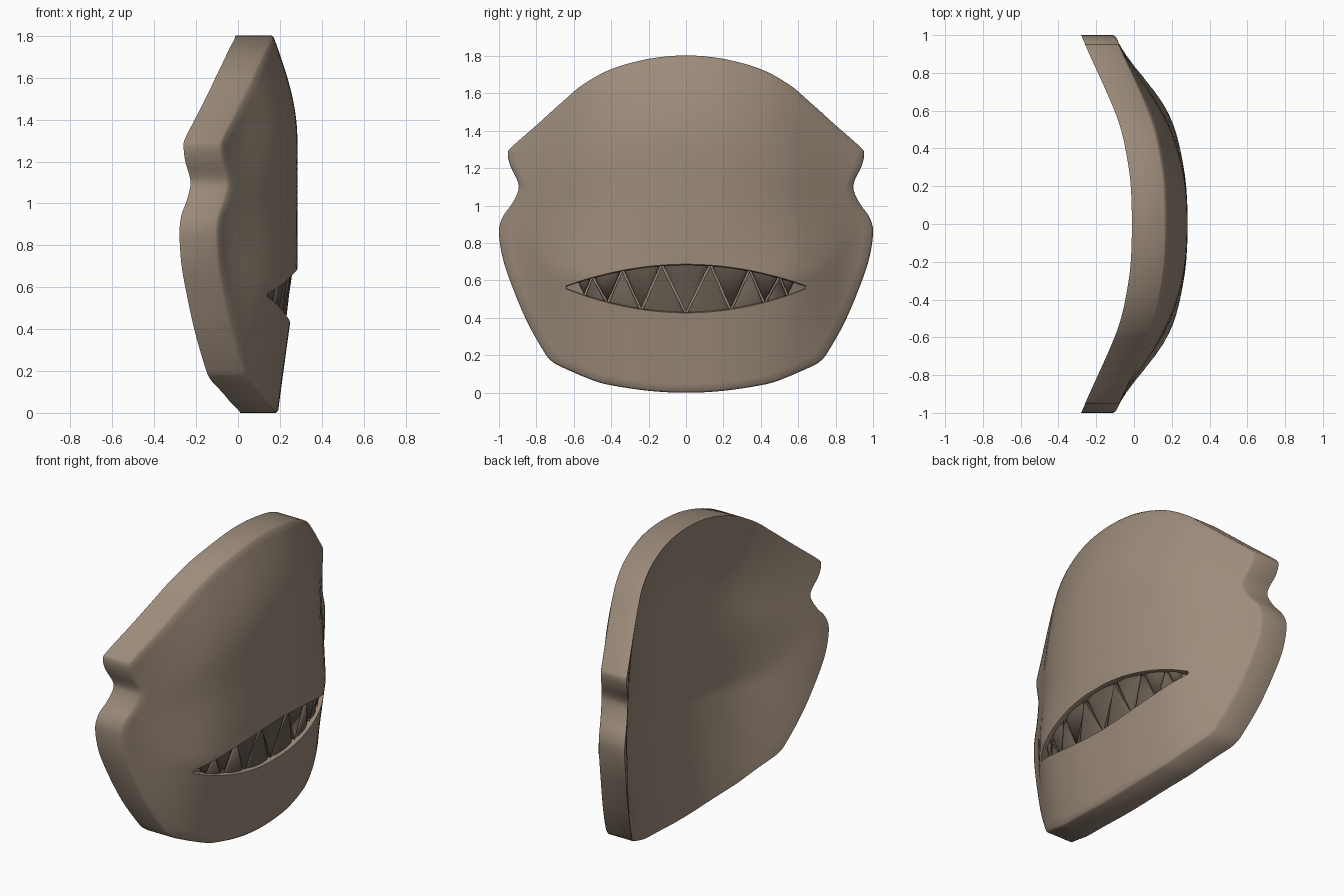
import bpy, bmesh, math

if "Cube" in bpy.data.objects:
    bpy.data.objects.remove(bpy.data.objects["Cube"])

def material(name, rgb):
    m = bpy.data.materials.new(name)
    m.diffuse_color = (*rgb, 1)
    m.use_nodes = True
    m.node_tree.nodes["Principled BSDF"].inputs["Base Color"].default_value = m.diffuse_color
    return m

BROWN = material("warm brown", (0.335, 0.26, 0.196))
DARK = material("dark brown", (0.14, 0.11, 0.083))
THICK = 0.18

# Half outline (y, z), from the crown down to the chin
TOP = [(0, 1.803), (.2, 1.785), (.4, 1.73), (.55, 1.648), (.65, 1.565), (.8, 1.43), (.925, 1.32), (.953, 1.28)]
SIDE = [(.938, 1.21), (.90, 1.13), (.897, 1.08), (.93, 1.01), (.98, .94)]
LOW = [(1, .86), (.98, .72), (.93, .57), (.85, .38), (.76, .22), (.72, .17), (.66, .135),
       (.5, .067), (.4, .04), (.2, .01), (0, 0.0)]
# Depth of the front rim against distance from the middle
RIM = [(0, .17), (.2, .165), (.3, .153), (.5, .115), (.6, .078), (.7, .035), (.95, -.08), (1, -.10), (1.2, -.18)]
# Share of the bulge towards the sides: flatter brow, fuller cheeks
BROW = [(0, 1), (.2, .96), (.4, .83), (.6, .6), (.8, .25), (.95, 0), (1.2, 0)]
CHEEK = [(0, 1), (.4, .94), (.62, .85), (.8, .42), (.95, 0), (1.2, 0)]

def lerp_table(t, x):
    for (a, p), (b, q) in zip(t, t[1:]):
        if x <= b:
            return p + (q - p) * (x - a) / (b - a)
    return t[-1][1]

def smooth_table(t, x):
    return sum(lerp_table(t, abs(x + d * .02)) for d in range(-4, 5)) / 9

TOP_EDGE = TOP + [LOW[0]]
LOW_EDGE = LOW[::-1]

def front(y, z):
    """Depth of the bulging front surface."""
    a = abs(y)
    up = max(0, min(1, (smooth_table(TOP_EDGE, a) - z) / .5))
    dn = max(0, min(1, (z - smooth_table(LOW_EDGE, a)) / (.7 - .3 * a)))
    t = max(0, min(1, (z - .6) / .45))
    t = t * t * (3 - 2 * t)
    side = smooth_table(BROW, a) * t + smooth_table(CHEEK, a) * (1 - t)
    chin = .022 * max(0, min(1, (.7 - z) / .7))
    return smooth_table(RIM, a) + chin + .116 * math.sin(up * math.pi / 2) * dn * side

def make_object(name, bm, mat):
    bmesh.ops.recalc_face_normals(bm, faces=bm.faces[:])
    me = bpy.data.meshes.new(name)
    bm.to_mesh(me)
    bm.free()
    me.materials.append(mat)
    ob = bpy.data.objects.new(name, me)
    bpy.context.collection.objects.link(ob)
    return ob

def bridge(bm, a, b):
    n = len(a)
    for i in range(n):
        bm.faces.new((a[i], a[(i + 1) % n], b[(i + 1) % n], b[i]))

def activate(ob):
    bpy.ops.object.select_all(action='DESELECT')
    ob.select_set(True)
    bpy.context.view_layer.objects.active = ob

# Smooth closed outline
half = TOP + SIDE + LOW
ctrl = half + [(-y, z) for y, z in half[-2:0:-1]]
outline = []
for i in range(len(ctrl)):
    p = [ctrl[(i + k) % len(ctrl)] for k in (-1, 0, 1, 2)]
    for s in range(4):
        t = s / 4
        outline.append(tuple(.5 * (2 * b + (c - a) * t + (2 * a - 5 * b + 4 * c - d) * t * t
                                   + (3 * b - a - 3 * c + d) * t ** 3) for a, b, c, d in zip(*p)))
outline = [(y, max(0, z)) for y, z in outline]

# Mask shell: concentric rings for the front and the hollow back
CZ = .9
rings = [1, .989] + [.95 - .05 * i for i in range(19)]
bm = bmesh.new()
edges = []
for off, soft in ((0, .01), (-THICK, 0)):
    prev = None
    for k in rings:
        ring = []
        for y, z in outline:
            y, z = y * k, CZ + (z - CZ) * k
            ring.append(bm.verts.new((front(y, z) + off - (soft if k == 1 else 0), y, z)))
        if prev:
            bridge(bm, prev, ring)
        else:
            edges.append(ring)
        prev = ring
    mid = bm.verts.new((front(0, CZ) + off, 0, CZ))
    for i in range(len(prev)):
        bm.faces.new((prev[i], prev[(i + 1) % len(prev)], mid))
bridge(bm, edges[0], edges[1])
mask = make_object("mask_shell", bm, BROWN)

# Mouth shape
MW, MZ = .638, .563
def lip(y, upper):
    f = max(0, 1 - (y / MW) ** 2)
    return MZ + (.004 + .115 * f if upper else -.004 - .127 * f)

# Mouth cutter: recess with a slightly flared lip
bm = bmesh.new()
N = 40
ys = [MW * math.sin(math.pi / 2 * (2 * i / N - 1)) for i in range(N + 1)]
layers = []
for off, grow in ((-.06, 0), (-.015, 0), (.1, .04)):
    rows = []
    for upper in (True, False):
        row = []
        for y in ys:
            z = lip(y, upper)
            x = front(y, z) + off
            row.append(bm.verts.new((x, y * (1 + grow * .8), z + (grow if upper else -grow))))
        rows.append(row)
    layers.append(rows)
for rows in (layers[0], layers[-1]):
    for i in range(N):
        bm.faces.new((rows[0][i], rows[0][i + 1], rows[1][i + 1], rows[1][i]))
loops = [r[0] + r[1][::-1] for r in layers]
for a, b in zip(loops, loops[1:]):
    bridge(bm, a, b)
cutter = make_object("mouth_cutter", bm, BROWN)
cutter.hide_render = True

mod = mask.modifiers.new("mouth", 'BOOLEAN')
mod.operation = 'DIFFERENCE'
mod.solver = 'EXACT'
mod.object = cutter
activate(mask)
bpy.ops.object.modifier_apply(modifier=mod.name)
bpy.data.objects.remove(cutter, do_unlink=True)
bpy.ops.object.shade_smooth_by_angle(angle=math.radians(50))

# Interlocking teeth: shallow half cones between zigzag nodes
nodes = [0, .13, .24, .34, .42, .50, .545, .585]
zig = [(-y, i % 2 == 1) for i, y in list(enumerate(nodes))[:0:-1]]
zig += [(y, i % 2 == 1) for i, y in enumerate(nodes)]
bm = bmesh.new()
for (a, _), (t, tip_up), (b, _) in zip(zig, zig[1:], zig[2:]):
    a, b = a + .008, b - .008
    tz = lip(t, tip_up)
    tip = bm.verts.new((front(t, tz) - .024, t, tz))
    back_tip = bm.verts.new((front(t, tz) - .07, t, tz))
    arc = []
    for i in range(9):
        ang = math.pi * i / 8
        y = (a + b) / 2 - (b - a) / 2 * math.cos(ang)
        z = lip(y, not tip_up) + (-.006 if tip_up else .006)
        arc.append(bm.verts.new((front(y, z) - .04 + .02 * math.sin(ang), y, z)))
    ends = [bm.verts.new((v.co.x - .03, v.co.y, v.co.z)) for v in (arc[0], arc[-1])]
    for p, q in zip(arc, arc[1:]):
        bm.faces.new((p, q, tip))
    bm.faces.new((ends[0], arc[0], tip, back_tip))
    bm.faces.new((arc[-1], ends[1], back_tip, tip))
    bm.faces.new((ends[1], ends[0], back_tip))
    bm.faces.new(arc + ends[::-1])
teeth = make_object("teeth", bm, DARK)
activate(teeth)
bpy.ops.object.shade_smooth_by_angle(angle=math.radians(40))
